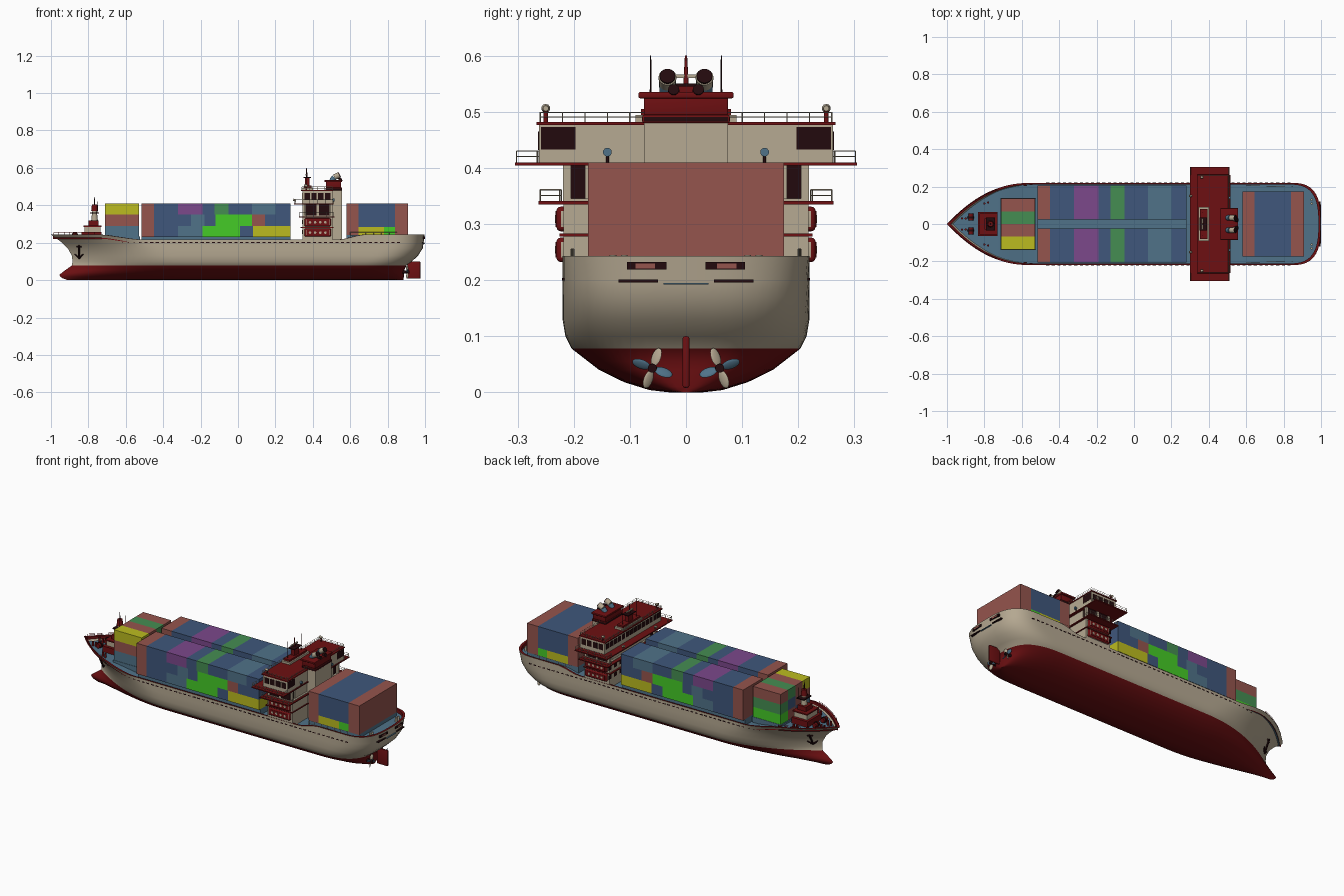
import bpy, bmesh, math
from mathutils import Matrix, Vector

if "Cube" in bpy.data.objects:
    bpy.data.objects.remove(bpy.data.objects["Cube"])

COL = {"red": (.155, .005, .006), "beige": (.47, .40, .29), "dark": (.016, .003, .004),
       "steel": (.08, .17, .25), "blue": (.05, .095, .20), "brown": (.30, .09, .075),
       "yellow": (.50, .50, .014), "green": (.06, .27, .085), "lime": (.06, .60, .02),
       "purple": (.20, .065, .26)}
KEYS = list(COL)
MATS = []
for k in KEYS:
    m = bpy.data.materials.new(k + "_paint")
    m.diffuse_color = (*COL[k], 1)
    m.use_nodes = True
    m.node_tree.nodes["Principled BSDF"].inputs["Base Color"].default_value = m.diffuse_color
    MATS.append(m)


def finish(name, bm, angle=None):
    me = bpy.data.meshes.new(name)
    bm.to_mesh(me)
    bm.free()
    ob = bpy.data.objects.new(name, me)
    bpy.context.collection.objects.link(ob)
    for m in MATS:
        me.materials.append(m)
    if angle:
        bpy.ops.object.select_all(action='DESELECT')
        ob.select_set(True)
        bpy.context.view_layer.objects.active = ob
        bpy.ops.object.shade_smooth_by_angle(angle=math.radians(angle))
    return ob


def paint(verts, mat):
    for f in {f for v in verts for f in v.link_faces}:
        f.material_index = KEYS.index(mat)


def boxes(name, items, bevel=0):
    """items: (x0, x1, y0, y1, z0, z1, colour)"""
    bm = bmesh.new()
    for x0, x1, y0, y1, z0, z1, mat in items:
        mx = Matrix.Translation(((x0 + x1) / 2, (y0 + y1) / 2, (z0 + z1) / 2)) @ Matrix.Diagonal((x1 - x0, y1 - y0, z1 - z0, 1))
        paint(bmesh.ops.create_cube(bm, size=1, matrix=mx)["verts"], mat)
    if bevel:
        bmesh.ops.bevel(bm, geom=bm.edges[:], offset=bevel, segments=3, profile=.5, affect='EDGES')
    return finish(name, bm, 35 if bevel else None)


def rods(name, items, sides=16):
    """items: (start, end, radius at start, radius at end, colour)"""
    bm = bmesh.new()
    for a, b, r0, r1, mat in items:
        a, b = Vector(a), Vector(b)
        mx = Matrix.Translation((a + b) / 2) @ (b - a).to_track_quat('Z', 'Y').to_matrix().to_4x4()
        paint(bmesh.ops.create_cone(bm, cap_ends=True, segments=sides, radius1=r0, radius2=r1,
                                    depth=(b - a).length, matrix=mx)["verts"], mat)
    return finish(name, bm, 40)


def both(items):
    return items + [(a, b, -d, -c, e, f, m) for a, b, c, d, e, f, m in items]


def rail(name, pts, z, h, mat="beige"):
    items = []
    for (ax, ay), (bx, by) in zip(pts, pts[1:]):
        n = max(1, round(math.hypot(bx - ax, by - ay) / .04))
        for k in (.5, 1):
            items.append(((ax, ay, z + h * k), (bx, by, z + h * k), .001, .001, mat))
        for i in range(n + 1):
            x, y = ax + (bx - ax) * i / n, ay + (by - ay) * i / n
            items.append(((x, y, z), (x, y, z + h), .0012, .0012, mat))
    rods(name, items, 4)


def table(pts, v):
    for (a, fa), (b, fb) in zip(pts, pts[1:]):
        if v <= b:
            return fa + (fb - fa) * max(0, v - a) / (b - a)
    return pts[-1][1]


# Hull shape: stem line, stern line and half breadth against height
BOW = [(0, -.91), (.012, -.945), (.028, -.955), (.045, -.935), (.078, -.888), (.1, -.885), (.13, -.888), (.17, -.91), (.2, -.94), (.243, -1)]
STERN = [(0, .885), (.06, .89), (.078, .90), (.1, .93), (.13, .962), (.17, .988), (.243, .998)]
BEAM = [(0, .03), (.004, .065), (.018, .11), (.04, .155), (.078, .204), (.1, .215), (.13, .22)]


def half(x, z):
    k = min(1, z / .24)
    d = min(1, max(0, (x - table(BOW, z)) / (.62 - .17 * k)))
    e = min(1, max(0, (table(STERN, z) - x) / (.32 - .15 * k)))
    return table(BEAM, z) * (1 - (1 - d) ** (1.9 + .3 * k)) * (1 - (1 - e) ** 3) ** (1 / 3)


def sheer(x):
    return table([(-.72, .243), (-.55, .218), (.56, .217), (.66, .243)], x)


# Hull with red bottom, red-lined bulwark and steel deck
LEV = [.243, .2, .17, .13, .1, .078, .055, .04, .028, .018, .010, .004, 0]
N = 72
bm = bmesh.new()
rings = []
for i in range(N + 1):
    s = (1 - math.cos(math.pi * i / N)) / 2
    side = []
    for z in LEV:
        x0, x1 = table(BOW, z), table(STERN, z)
        x = x0 + (x1 - x0) * s
        side.append((x, half(x, z), sheer(x) if z > .24 else z))
    x, y, z = side[0]
    xi, yi = x * .988, max(0, y - .009)
    side = [(xi, yi, z - .022), (xi, yi, z)] + side
    rings.append([bm.verts.new(p) for p in side] + [bm.verts.new((p[0], -p[1], p[2])) for p in reversed(side)])
n = len(rings[0])
for a, b in zip(rings, rings[1:]):
    for j in range(n):
        f = bm.faces.new((a[j], a[(j + 1) % n], b[(j + 1) % n], b[j]))
        k = min(j, n - 2 - j)
        f.material_index = KEYS.index("steel" if j == n - 1 else "red" if k < 2 or k >= 7 else "beige")
bmesh.ops.remove_doubles(bm, verts=bm.verts[:], dist=.0002)
bmesh.ops.recalc_face_normals(bm, faces=bm.faces[:])
finish("hull", bm, 40)

# Dark freeing ports along the sides, stern fairleads and stern slots
ports = []
for i in range(50):
    x = -.62 + i * .03
    y = half(x, .2)
    ports.append((x, x + .017, y - .003, y + .0012, .199, .204, "dark"))
boxes("freeing_ports", both(ports))
boxes("stern_fairleads", both([(.988, .999, .035, .105, .219, .232, "dark"), (.988, 1.0, .055, .09, .221, .230, "brown"),
                               (.985, .9975, .05, .12, .196, .201, "dark")]) + [(.985, .9985, -.04, .04, .192, .195, "steel")])

# Anchors on the bow
anchors = []
for s in (1, -1):
    p = lambda x, z: (x, s * (half(x, z) + .005), z)
    anchors += [(p(-.85, .185), p(-.85, .118), .005, .005, "dark"), (p(-.85, .118), p(-.872, .138), .006, .003, "dark"),
                (p(-.85, .118), p(-.828, .138), .006, .003, "dark"), (p(-.862, .178), p(-.838, .178), .004, .004, "dark")]
rods("anchors", anchors, 8)

# Rudder and twin propellers
boxes("rudder", [(.905, .975, -.006, .006, .008, .1, "red")], .004)
bm = bmesh.new()
for s in (1, -1):
    for i in range(4):
        mx = (Matrix.Translation((.905, s * .06, .043)) @ Matrix.Rotation(s * (math.pi / 2 * i + .35), 4, 'X') @ Matrix.Translation((0, 0, .021))
              @ Matrix.Rotation(s * .6, 4, 'Z') @ Matrix.Diagonal((.003, .010, .017, 1)))
        paint(bmesh.ops.create_uvsphere(bm, u_segments=12, v_segments=8, radius=1, matrix=mx)["verts"], "steel" if i % 2 else "beige")
finish("propeller_blades", bm, 60)
rods("propeller_shafts", [((.80, s * .06, .043), (.918, s * .06, .043), .009, .008, "dark") for s in (1, -1)])

# Hatch coamings under the cargo
boxes("hatch_coamings", [(-.715, -.525, -.138, .138, .2, .232, "steel"), (-.515, .28, -.19, .19, .19, .232, "steel"),
                         (.58, .91, -.17, .17, .2, .242, "steel")])

# Main cargo: rows of (end x, colour), mirrored to both halves
ROWS = [[(-.45, "brown"), (-.32, "blue"), (-.19, "steel"), (.01, "lime"), (.08, "blue"), (.28, "yellow")],
        [(-.45, "brown"), (-.25, "blue"), (-.18, "steel"), (-.12, "blue"), (.075, "lime"), (.145, "brown"), (.28, "blue")],
        [(-.45, "brown"), (-.32, "blue"), (-.19, "purple"), (-.125, "blue"), (-.05, "green"), (.075, "blue"), (.2, "steel"), (.28, "blue")]]
cargo = []
for r, row in enumerate(ROWS):
    x = -.515
    for x1, c in row:
        cargo.append((x, x1, .025, .205, .23 + r * .06, .29 + r * .06, c))
        x = x1
boxes("main_containers", both(cargo))
# Forward cargo: four columns of three
COLS = [("steel", "brown", "yellow"), ("blue", "brown", "brown"), ("brown", "blue", "green"), ("lime", "green", "brown")]
boxes("forward_containers", [(-.71, -.53, -.136 + c * .068, -.068 + c * .068, .23 + r * .06, .29 + r * .06, m)
                             for c, col in enumerate(COLS) for r, m in enumerate(col)])
boxes("aft_containers", [(.58, .645, -.175, .175, .24, .41, "brown"), (.84, .91, -.175, .175, .24, .41, "brown"),
                         (.645, .84, -.175, .175, .285, .41, "blue"), (.645, .78, -.175, .175, .24, .285, "yellow"),
                         (.78, .84, -.175, .175, .24, .285, "lime")])

# Accommodation block with red decks
boxes("accommodation", [(.345, .505, -.218, .218, .195, .345, "beige"), (.355, .495, -.18, .18, .345, .405, "beige"),
                        (.345, .505, -.262, .262, .409, .478, "beige"), (.50, .555, -.075, .075, .195, .48, "beige")])
boxes("accommodation_decks", [(.335, .51, -.225, .225, .278, .283, "red"), (.325, .515, -.263, .263, .335, .341, "red"),
                              (.30, .51, -.305, .305, .404, .410, "red"), (.338, .508, -.266, .266, .476, .482, "red")])
boxes("dark_side_rooms", both([(.36, .49, .18, .216, .341, .404, "dark")]))
boxes("deck_pillars", both([(x, x + .012, .205, .219, .341, .404, "beige") for x in (.345, .42, .493)]))
# Bridge windows on front, sides and back
win = both([(.355 + i * .037, .384 + i * .037, .261, .2635, .432, .465, "dark") for i in range(4)]
           + [(.504, .5065, .197, .258, .433, .473, "dark")])
win += [(.3435, .346, -.255 + i * .0365, -.226 + i * .0365, .435, .465, "dark") for i in range(14)]
win += [(.3435, .346, -.2 + i * .05, -.175 + i * .05, z, z + .022, "dark") for i in range(9) for z in (.247, .3)]
boxes("windows", win)

# Rounded side galleries with red panels and round ports
boxes("side_galleries", both([(.355, .497, .19, .231, z, z + .044, "beige") for z in (.232, .287)]), .008)
boxes("gallery_panels", both([(.365, .487, .22, .2325, z, z + .028, "red") for z in (.24, .295)]))
rods("gallery_ports", [((x, s * .225, z), (x, s * .2338, z), .007, .007, "beige")
                       for s in (1, -1) for z in (.254, .309) for x in (.385, .412, .44, .467)])

# Railings
for s in (1, -1):
    rail("wing_rail", [(.303, s * .262), (.303, s * .302), (.507, s * .302), (.507, s * .265)], .41, .02)
    rail("side_deck_rail", [(.328, s * .225), (.328, s * .26), (.512, s * .26), (.512, s * .222)], .341, .02)
    rail("stern_rail", [(.60, s * .205), (.85, s * .2)], .22, .035)
rail("roof_rail", [(.342, -.26), (.342, .26), (.504, .26), (.504, -.26), (.342, -.26)], .482, .017)

# Funnel casing and exhaust pipes
boxes("funnel", [(.468, .557, -.078, .078, .48, .494, "dark"), (.47, .552, -.075, .075, .494, .528, "red"),
                 (.462, .556, -.085, .085, .524, .535, "red")], .003)
pipes = []
for s in (1, -1):
    pipes += [((.50, s * .033, .53), (.515, s * .033, .55), .014, .015, "steel"), ((.515, s * .033, .55), (.54, s * .033, .562), .015, .016, "beige"),
              ((.54, s * .033, .562), (.544, s * .033, .564), .014, .014, "dark"), ((.54, s * .022, .5), (.54, s * .022, .533), .010, .010, "steel"),
              ((.54, s * .022, .533), (.555, s * .022, .54), .010, .010, "dark")]
rods("exhaust_pipes", pipes)

# Radar mast, aerials and searchlights
boxes("radar_platform", [(.345, .40, -.09, .09, .482, .494, "beige"), (.352, .392, -.08, .08, .494, .505, "red"),
                         (.358, .382, -.02, .02, .505, .545, "red"), (.35, .39, -.035, .035, .545, .55, "dark"),
                         (.362, .370, -.03, .03, .56, .566, "beige")])
aerials = [((.367, 0, .545), (.367, 0, .60), .005, .002, "red")]
for s in (1, -1):
    aerials += [((.367, s * .063, .5), (.367, s * .063, .6), .002, .001, "dark"), ((.365, s * .25, .48), (.365, s * .25, .503), .004, .004, "red"),
                ((.355, s * .25, .506), (.372, s * .25, .506), .008, .005, "beige"), ((.507, s * .14, .41), (.507, s * .14, .423), .003, .003, "dark"),
                ((.5, s * .14, .428), (.516, s * .14, .428), .006, .008, "steel"), ((.295, s * .15, .43), (.31, s * .15, .425), .007, .005, "beige"),
                ((.306, s * .15, .408), (.306, s * .15, .426), .002, .002, "beige")]
rods("aerials_and_lights", aerials, 10)

# Foremast house, windlasses and bollards on the bow
boxes("foremast_house", [(-.835, -.73, -.065, .065, .22, .255, "red"), (-.82, -.735, -.048, .048, .255, .285, "beige"),
                         (-.825, -.73, -.055, .055, .285, .292, "red"), (-.80, -.745, -.03, .03, .292, .318, "red"),
                         (-.79, -.742, -.035, .035, .355, .361, "dark")])
rods("foremast", [((-.767, 0, .318), (-.767, 0, .37), .018, .012, "beige"), ((-.767, 0, .37), (-.767, 0, .405), .018, .014, "red"),
                  ((-.767, 0, .405), (-.767, 0, .448), .003, .001, "dark"), ((-.75, .03, .36), (-.75, .03, .42), .0015, .001, "dark"),
                  ((-.75, -.03, .36), (-.75, -.03, .42), .0015, .001, "dark")])
gear = []
for s in (1, -1):
    gear += [((-.872, s * .018, .24), (-.872, s * .055, .24), .013, .013, "red"), ((-.872, s * .03, .24), (-.872, s * .04, .24), .017, .017, "dark")]
    for x, y in ((-.92, .03), (-.90, .03), (-.80, .11), (-.78, .115), (.95, .13), (.95, .11)):
        gear.append(((x, s * y, .215), (x, s * y, .245), .006, .006, "beige" if x > 0 else "red"))
rods("deck_gear", gear, 12)
for s in (1, -1):
    rail("bow_rail", [(x, s * (half(x, .243) - .004)) for x in (-.985, -.93, -.87, -.8, -.73)], .243, .012, "red")
